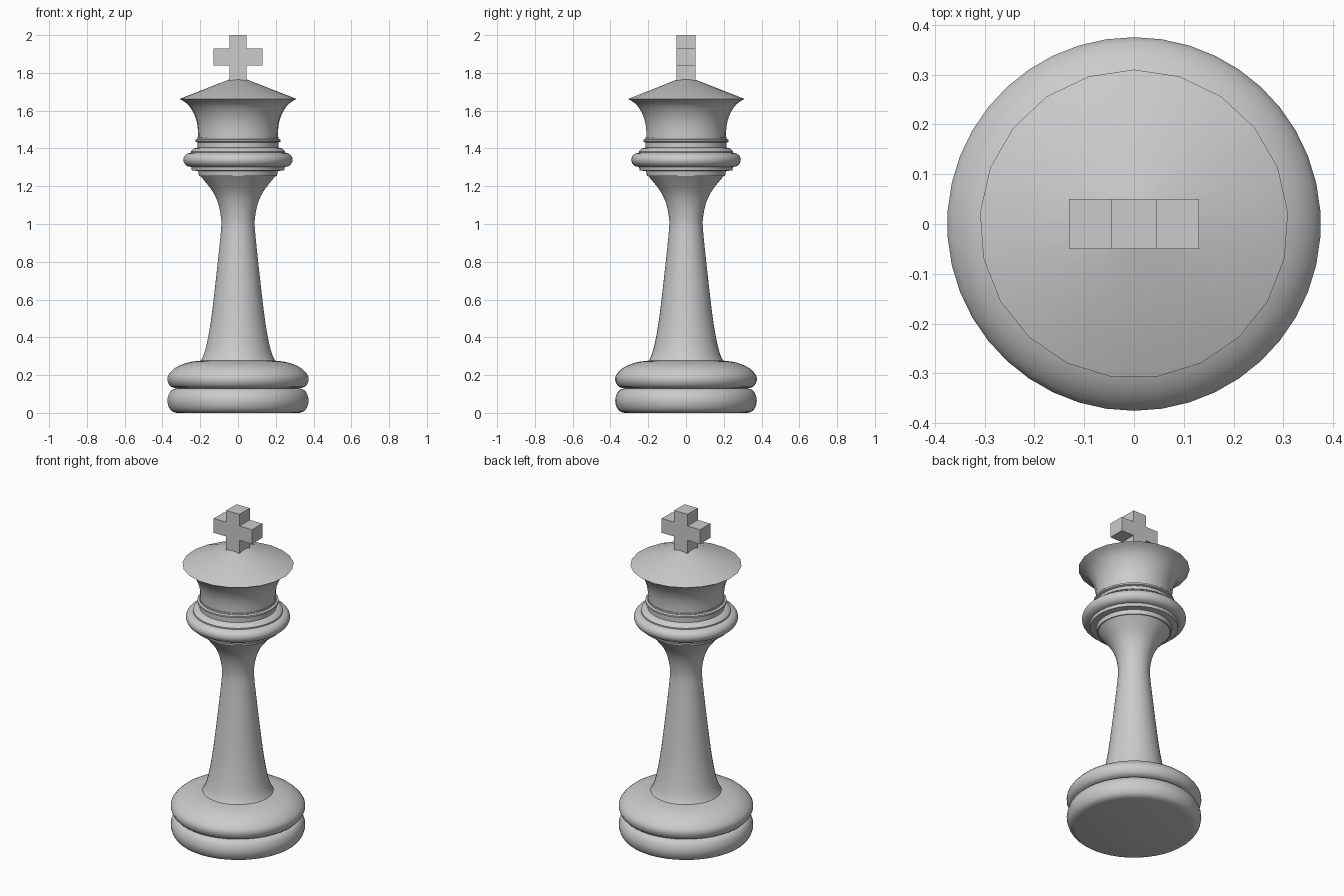
import bpy, bmesh
from math import sin, cos, pi, radians

if "Cube" in bpy.data.objects:
    bpy.data.objects.remove(bpy.data.objects["Cube"])


def finish(name, bm, smooth=None):
    bmesh.ops.recalc_face_normals(bm, faces=bm.faces)
    me = bpy.data.meshes.new(name)
    bm.to_mesh(me)
    bm.free()
    ob = bpy.data.objects.new(name, me)
    bpy.context.collection.objects.link(ob)
    if smooth:
        bpy.ops.object.select_all(action='DESELECT')
        ob.select_set(True)
        bpy.context.view_layer.objects.active = ob
        bpy.ops.object.shade_smooth_by_angle(angle=radians(smooth))
    return ob


def refine(pts, n):
    """Catmull-Rom curve through the profile points."""
    p = [pts[0]] + pts + [pts[-1]]
    out = []
    for a, b, c, d in zip(p, p[1:], p[2:], p[3:]):
        for k in range(n):
            t = k / n
            out.append(tuple(0.5 * (2 * b[i] + (c[i] - a[i]) * t
                       + (2 * a[i] - 5 * b[i] + 4 * c[i] - d[i]) * t * t
                       + (3 * b[i] - a[i] - 3 * c[i] + d[i]) * t ** 3) for i in (0, 1)))
    return out + [pts[-1]]


def lathe(name, profile, sides=42, n=1, smooth=40):
    """Turn an (r, z) profile around z, capped at both ends."""
    bm = bmesh.new()
    rings = []
    for r, z in (refine(profile, n) if n > 1 else profile):
        angs = [pi / 2 + 2 * pi * i / sides for i in range(sides)]
        rings.append([bm.verts.new((r * cos(a), r * sin(a), z)) for a in angs])
    for lo, hi in zip(rings, rings[1:]):
        for i in range(sides):
            j = (i + 1) % sides
            bm.faces.new((lo[i], lo[j], hi[j], hi[i]))
    bm.faces.new(rings[0][::-1])
    bm.faces.new(rings[-1])
    return finish(name, bm, smooth)


# Two stacked rounded base discs
lathe("base_lower", [(0.325, 0), (0.35, 0.008), (0.367, 0.03), (0.375, 0.065),
                     (0.367, 0.1), (0.35, 0.122), (0.325, 0.13)], n=2)
lathe("base_upper", [(0.325, 0.13), (0.355, 0.138), (0.371, 0.16), (0.375, 0.185), (0.365, 0.208),
                     (0.335, 0.237), (0.29, 0.259), (0.24, 0.272), (0.19, 0.277)], n=2)

# Waisted stem
lathe("stem", [(0.2, 0.272), (0.185, 0.3), (0.167, 0.36), (0.145, 0.48), (0.125, 0.64),
               (0.105, 0.82), (0.09, 0.97), (0.09, 1.03), (0.103, 1.1), (0.13, 1.165),
               (0.175, 1.225), (0.207, 1.262)], n=3)

# Collar: stepped plates around a rounded ring
lathe("collar_neck", [(0.207, 1.255), (0.212, 1.285)])
lathe("collar_lower_plate", [(0.21, 1.28), (0.245, 1.284), (0.25, 1.31)])
lathe("collar_ring", [(0.235, 1.3), (0.268, 1.306), (0.285, 1.322), (0.29, 1.34),
                      (0.285, 1.358), (0.268, 1.373), (0.235, 1.38)], n=2)
lathe("collar_upper_plate", [(0.25, 1.37), (0.25, 1.385), (0.235, 1.4), (0.21, 1.405)])
lathe("head_neck", [(0.215, 1.4), (0.215, 1.46)])
lathe("head_ring", [(0.215, 1.431), (0.226, 1.436), (0.226, 1.446), (0.215, 1.451)])

# Flared head and its shallow cone roof share a 21-sided rim
lathe("head_flare", [(0.212, 1.45), (0.213, 1.5), (0.22, 1.545), (0.237, 1.59),
                     (0.268, 1.635), (0.31, 1.662)], sides=21, n=2)
lathe("head_roof", [(0.31, 1.662), (0.035, 1.77)], sides=21)

# Flat-sided cross on top, extruded from its outline
half = [(0.045, 1.755), (0.045, 1.84), (0.13, 1.84), (0.13, 1.928), (0.045, 1.928), (0.045, 2.0)]
outline = half + [(-x, z) for x, z in reversed(half)]
bm = bmesh.new()
face = bm.faces.new([bm.verts.new((x, -0.05, z)) for x, z in outline])
moved = bmesh.ops.extrude_face_region(bm, geom=[face], use_keep_orig=True)["geom"]
bmesh.ops.translate(bm, vec=(0, 0.1, 0), verts=[v for v in moved if isinstance(v, bmesh.types.BMVert)])
finish("cross", bm)
